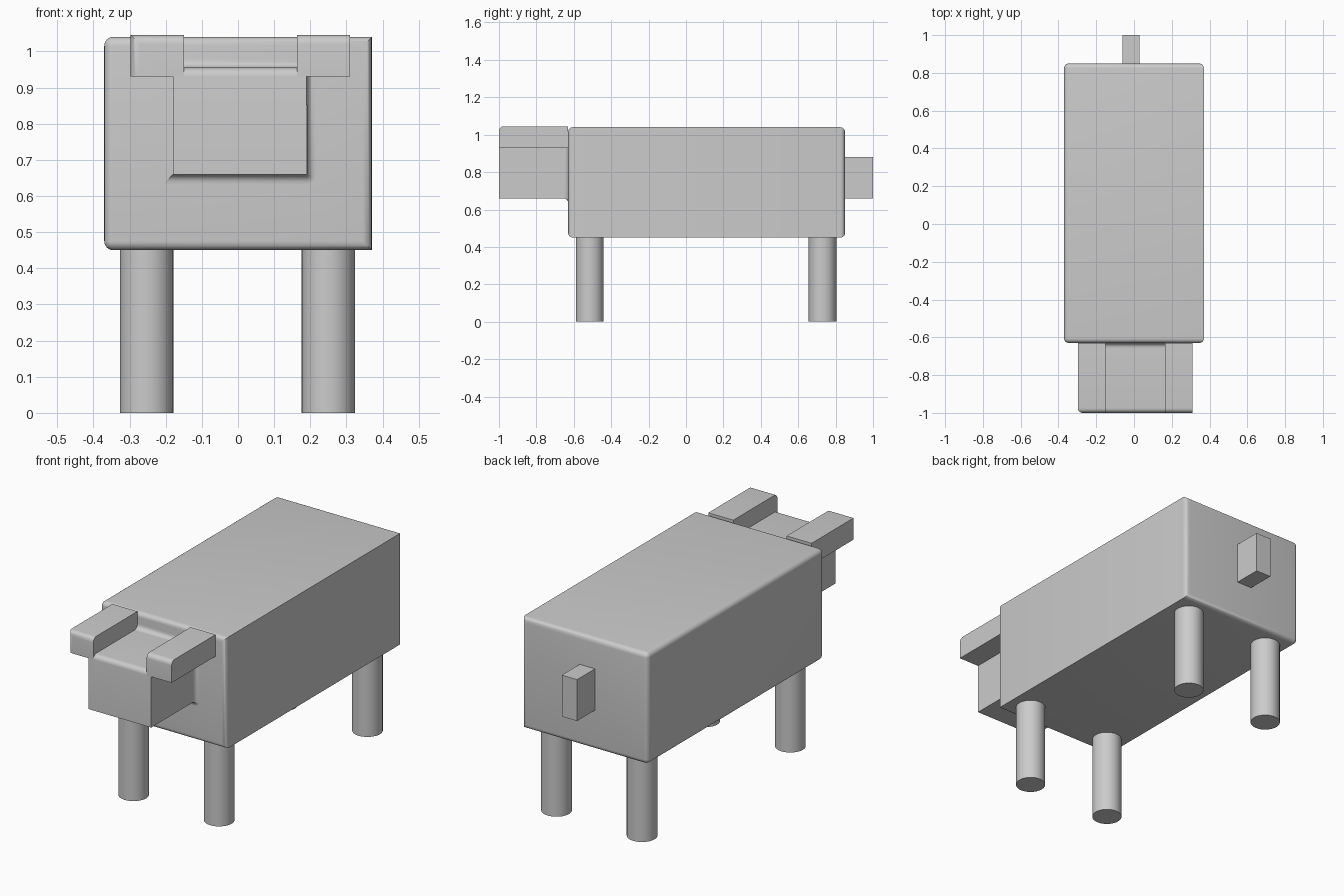
import bpy, bmesh, math
from mathutils import Vector

default_cube = bpy.data.objects.get("Cube")
if default_cube:
    bpy.data.objects.remove(default_cube, do_unlink=True)

grey = bpy.data.materials.new("plain_grey")
grey.use_nodes = True
grey.diffuse_color = (0.6, 0.6, 0.6, 1)
grey.node_tree.nodes["Principled BSDF"].inputs["Base Color"].default_value = (0.6, 0.6, 0.6, 1)

ROUND = 0.025


def finish(name, bm):
    """Turn a bmesh into a named grey object, smooth over its small curves only."""
    bmesh.ops.recalc_face_normals(bm, faces=bm.faces)
    mesh = bpy.data.meshes.new(name)
    bm.to_mesh(mesh)
    bm.free()
    mesh.materials.append(grey)
    obj = bpy.data.objects.new(name, mesh)
    bpy.context.collection.objects.link(obj)
    bpy.ops.object.select_all(action="DESELECT")
    obj.select_set(True)
    bpy.context.view_layer.objects.active = obj
    bpy.ops.object.shade_smooth_by_angle(angle=math.radians(35))
    return obj


def box(name, low, high, rounded=None):
    """Box between two corners; rounded(direction, side) picks the edges to soften."""
    low, high = Vector(low), Vector(high)
    middle, size = (low + high) / 2, high - low
    bm = bmesh.new()
    bmesh.ops.create_cube(bm, size=1)
    edges = []
    for edge in bm.edges:
        a, b = (v.co for v in edge.verts)
        direction = max(range(3), key=lambda i: abs(a[i] - b[i]))
        if rounded and rounded(direction, a + b):
            edges.append(edge)
    for v in bm.verts:
        v.co = Vector(c * s for c, s in zip(v.co, size)) + middle
    if edges:
        bmesh.ops.bevel(bm, geom=edges, offset=ROUND, segments=6, profile=0.5, affect="EDGES")
    return finish(name, bm)


def front_top(direction, side):
    return direction == 0 and side.y < 0 and side.z > 0


# Body: every edge is soft except the two long ones on the +x side
box("body", (-0.37, -0.63, 0.45), (0.37, 0.85, 1.04),
    lambda direction, side: direction != 1 or side.x < 0)

# Head, with a soft front top edge
X0, X1, Z0, Z1 = -0.18, 0.19, 0.66, 0.955
box("head", (X0, -1, Z0), (X1, -0.63, Z1), front_top)

# Concave flare where the head runs into the body
bm = bmesh.new()
rings = []
for step in range(8):
    angle = math.pi / 2 * step / 7
    d = ROUND * (1 - math.cos(angle))
    y = -0.63 - ROUND * (1 - math.sin(angle))
    outline = [(X0, Z1 + d), (X0, Z0), (X0 - d, Z0 - d)]
    for k in range(6):
        turn = math.pi / 2 * k / 5
        spread = d + 0.0005
        outline.append((X1 + spread * math.sin(turn), Z0 - spread * math.cos(turn)))
    outline.append((X1 + d, Z1 + d))
    rings.append([bm.verts.new((x, y, z)) for x, z in outline])
for near, far in zip(rings, rings[1:]):
    for i in range(len(near)):
        j = (i + 1) % len(near)
        bm.faces.new((near[i], near[j], far[j], far[i]))
bm.faces.new(rings[-1])
finish("head_flare", bm)

# Ears
box("right_ear", (-0.297, -1, 0.93), (-0.15, -0.63, 1.045),
    lambda direction, side: front_top(direction, side)
    or (direction == 2 and side.x < 0 and side.y < 0))
box("left_ear", (0.163, -1, 0.93), (0.31, -0.63, 1.045), front_top)

# Tail
box("tail", (-0.06, 0.85, 0.66), (0.03, 1, 0.88))

# Legs
for side, x in (("right", -0.253), ("left", 0.25)):
    for end, y in (("front", -0.515), ("back", 0.73)):
        bm = bmesh.new()
        bmesh.ops.create_cone(bm, cap_ends=True, segments=32, radius1=0.074, radius2=0.074, depth=0.46)
        bmesh.ops.translate(bm, verts=bm.verts, vec=(x, y, 0.23))
        finish(f"{end}_{side}_leg", bm)
